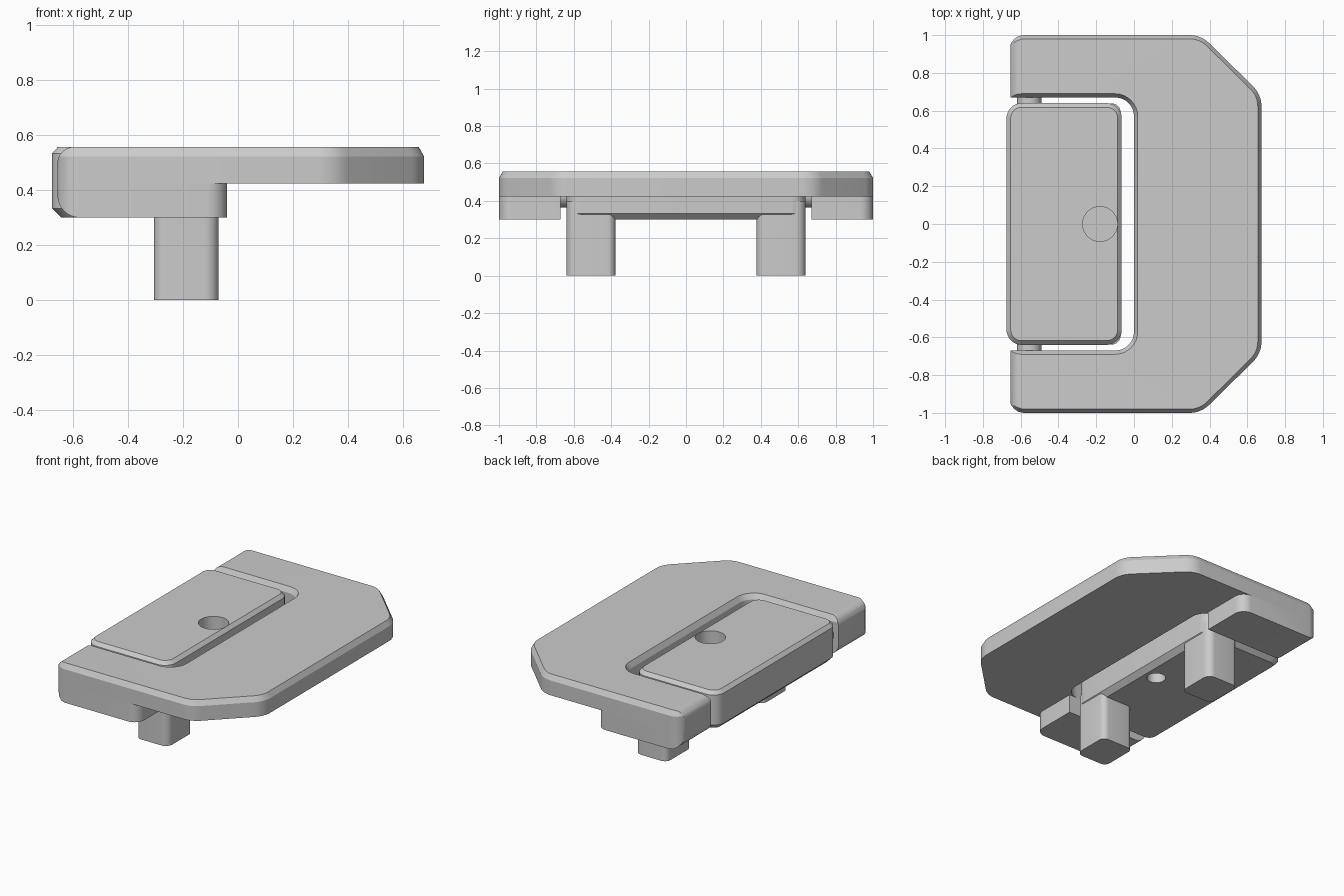
import bpy, bmesh, math
from mathutils import Vector

old = bpy.data.objects.get("Cube")
if old:
    bpy.data.objects.remove(old, do_unlink=True)

GREY = (0.6, 0.6, 0.6, 1)
metal = bpy.data.materials.new("light_grey_metal")
metal.use_nodes = True
metal.diffuse_color = GREY
metal.node_tree.nodes["Principled BSDF"].inputs["Base Color"].default_value = GREY


def outline(corners, inset=0.0, steps=8):
    """Counter-clockwise polygon with rounded corners (x, y, radius), moved inward by inset."""
    pts, n = [], len(corners)
    for i, (x, y, r) in enumerate(corners):
        p = Vector((x, y))
        a = (p - Vector(corners[i - 1][:2])).normalized()
        b = (Vector(corners[(i + 1) % n][:2]) - p).normalized()
        turn = math.atan2(a.cross(b), a.dot(b))
        na, nb = Vector((-a.y, a.x)), Vector((-b.y, b.x))
        mitre = (na + nb) / (1 + na.dot(nb))
        p = p + mitre * inset
        if r == 0:
            pts.append(p)
            continue
        side = 1 if turn > 0 else -1
        r -= inset * side
        centre = p + mitre * r * side
        start = math.atan2(-na.y * side, -na.x * side)
        for k in range(steps + 1):
            t = start + turn * k / steps
            pts.append(centre + r * Vector((math.cos(t), math.sin(t))))
    return pts


def prism(name, corners, levels, sideways=False):
    """Stack outlines at (height, inset) levels; sideways turns the stack along y."""
    bm = bmesh.new()
    loops = []
    for h, inset in levels:
        loops.append([bm.verts.new((p.x, -h, p.y) if sideways else (p.x, p.y, h))
                      for p in outline(corners, inset)])
    for low, high in zip(loops, loops[1:]):
        for i in range(len(low)):
            j = (i + 1) % len(low)
            bm.faces.new((low[i], low[j], high[j], high[i]))
    bm.faces.new(loops[0][::-1])
    bm.faces.new(loops[-1])
    bmesh.ops.recalc_face_normals(bm, faces=bm.faces[:])
    mesh = bpy.data.meshes.new(name)
    bm.to_mesh(mesh)
    bm.free()
    mesh.materials.append(metal)
    ob = bpy.data.objects.new(name, mesh)
    bpy.context.collection.objects.link(ob)
    return ob


def activate(ob):
    bpy.ops.object.select_all(action='DESELECT')
    ob.select_set(True)
    bpy.context.view_layer.objects.active = ob


def boolean(ob, cutter, operation):
    cutter.hide_render = True
    mod = ob.modifiers.new("cut", 'BOOLEAN')
    mod.object, mod.operation, mod.solver = cutter, operation, 'EXACT'
    activate(ob)
    bpy.ops.object.modifier_apply(modifier=mod.name)


def mirror_y(ob):
    mod = ob.modifiers.new("mirror", 'MIRROR')
    mod.use_axis = (False, True, False)
    activate(ob)
    bpy.ops.object.modifier_apply(modifier=mod.name)


def cylinder(name, radius, depth, location, rotation=(0, 0, 0)):
    bpy.ops.mesh.primitive_cylinder_add(vertices=48, radius=radius, depth=depth,
                                        location=location, rotation=rotation)
    ob = bpy.context.object
    ob.name = name
    ob.data.materials.append(metal)
    return ob


# C-shaped outer plate with chamfered top rim
half = [(0.355, 1, 0.15), (-0.66, 1, 0.08), (-0.66, 0.67, 0), (0, 0.67, 0.1)]
mirrored = [(x, -y, r) for x, y, r in reversed(half)]
rim = [(0.675, -0.685, 0.15), (0.675, 0.685, 0.15)]
plate = prism("outer_plate", rim + half + mirrored,
              [(0.424, 0), (0.522, 0), (0.56, 0.022)])

# Thick pads under the arms
pad = prism("arm_pads", [(-0.66, 0.67, 0), (-0.04, 0.67, 0), (-0.04, 1, 0.07), (-0.66, 1, 0.08)],
            [(0.29, 0), (0.424, 0)])

# Rounded free ends of the arms
rounder = prism("arm_end_cutter", [(-0.655, 0.3, 0.08), (1, 0.3, 0), (1, 0.556, 0),
                                   (-0.655, 0.556, 0.06)], [(-1.2, 0), (1.2, 0)], sideways=True)
for part in (plate, pad):
    boolean(part, rounder, 'INTERSECT')
mirror_y(pad)

# Inner leaf, chamfered above and below
leaf = prism("inner_leaf", [(-0.675, -0.64, 0.08), (-0.065, -0.64, 0.08),
                            (-0.065, 0.64, 0.08), (-0.675, 0.64, 0.08)],
             [(0.3, 0.033), (0.333, 0), (0.533, 0), (0.556, 0.022)])

# Blind holes in the leaf
top_hole = cylinder("top_hole_cutter", 0.092, 0.2, (-0.18, 0, 0.556))
low_hole = cylinder("bottom_hole_cutter", 0.058, 0.2, (-0.18, 0, 0.3))
for hole in (top_hole, low_hole):
    boolean(leaf, hole, 'DIFFERENCE')
for cutter in (rounder, top_hole, low_hole):
    bpy.data.objects.remove(cutter, do_unlink=True)

# Legs under the leaf
legs = prism("legs", [(-0.305, 0.378, 0.04), (-0.07, 0.378, 0.04),
                      (-0.07, 0.639, 0.05), (-0.305, 0.639, 0.04)], [(0, 0), (0.4, 0)])
mirror_y(legs)

# Hinge pin joining leaf and arms
pin = cylinder("hinge_pin", 0.065, 1.5, (-0.555, 0, 0.43), (math.pi / 2, 0, 0))

for part in (plate, pad, leaf, legs, pin):
    activate(part)
    bpy.ops.object.shade_smooth_by_angle(angle=math.radians(25))
